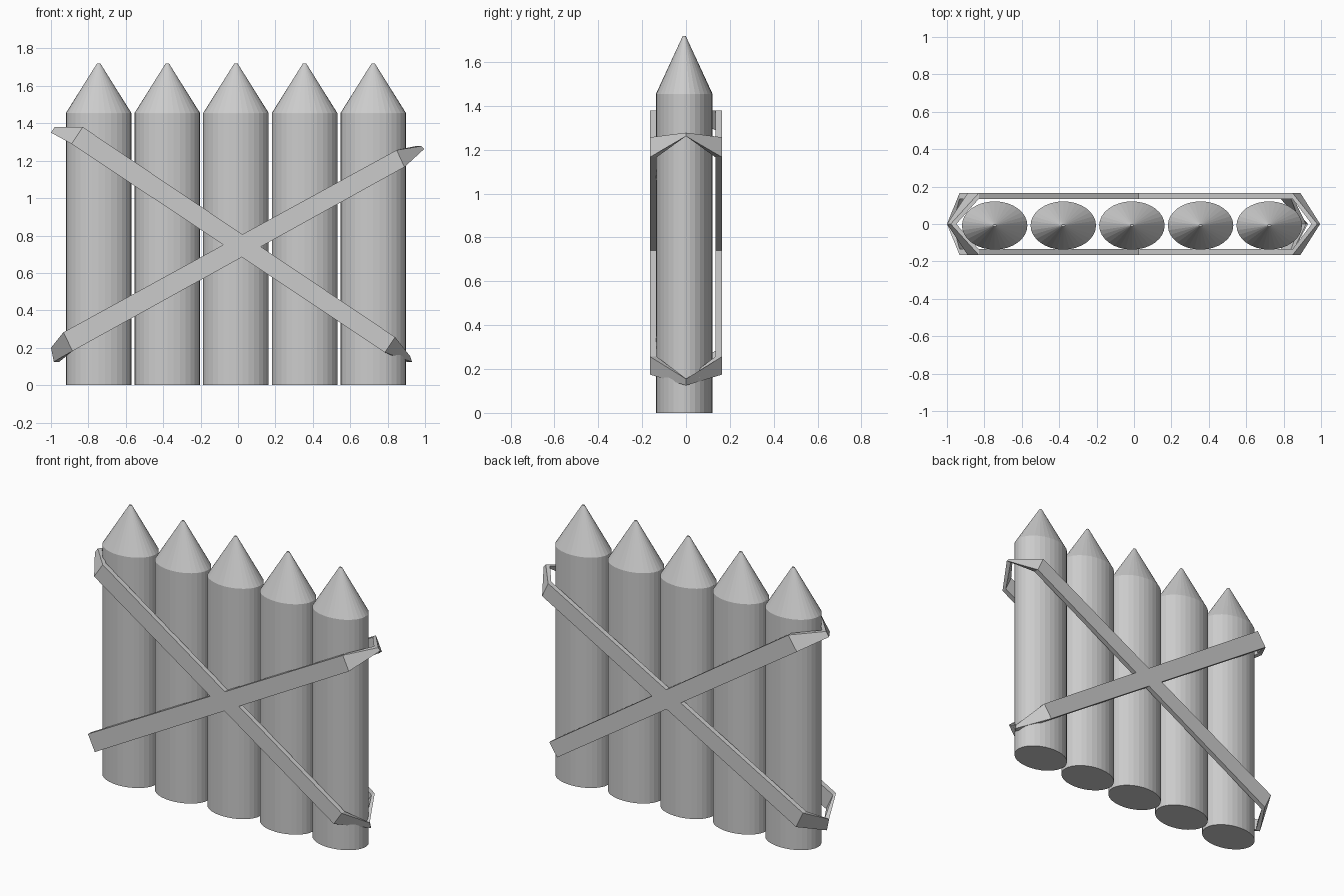
import bpy
import bmesh
from mathutils import Matrix, Vector

cube = bpy.data.objects.get("Cube")
if cube:
    bpy.data.objects.remove(cube)

grey = bpy.data.materials.new("plain_grey")
grey.use_nodes = True
colour = (0.6, 0.6, 0.6, 1)
grey.diffuse_color = colour
grey.node_tree.nodes["Principled BSDF"].inputs["Base Color"].default_value = colour


def finish(bm, name):
    bmesh.ops.recalc_face_normals(bm, faces=bm.faces)
    mesh = bpy.data.meshes.new(name)
    bm.to_mesh(mesh)
    bm.free()
    mesh.materials.append(grey)
    obj = bpy.data.objects.new(name, mesh)
    bpy.context.collection.objects.link(obj)
    return obj


SIDES, SHOULDER, PEAK = 32, 1.455, 1.72


def post(name, x):
    """Oval post with a pointed top."""
    bm = bmesh.new()
    for r1, r2, low, high in ((1, 1, 0, SHOULDER), (1, 0.05, SHOULDER, PEAK)):
        place = Matrix.Translation((x, -0.008, (low + high) / 2)) @ Matrix.Diagonal((0.175, 0.129, 1, 1))
        bmesh.ops.create_cone(bm, cap_ends=True, segments=SIDES, radius1=r1,
                              radius2=r2, depth=high - low, matrix=place)
    # Join the point to the shaft: drop the hidden caps and weld the rims
    hidden = [f for f in bm.faces
              if all(abs(v.co.z - SHOULDER) < 0.001 for v in f.verts)]
    bmesh.ops.delete(bm, geom=hidden, context='FACES_ONLY')
    bmesh.ops.remove_doubles(bm, verts=bm.verts, dist=0.0005)
    return finish(bm, name)


def strap(name, left_tip, left_fold, right_fold, right_tip):
    """Closed band round the row; each station is (upper x, z), (lower x, z)."""
    outer, inner = 0.165, 0.134
    stations = [(left_tip, 0), (left_fold, -1), (right_fold, -1),
                (right_tip, 0), (right_fold, 1), (left_fold, 1)]
    bm = bmesh.new()
    rings = []
    for pair, side in stations:
        (ux, uz), (lx, lz) = pair
        # The band is thin: inner edges step toward the posts
        shift = (-0.03 if ux > 0 else 0.03) if side == 0 else 0
        points = [(ux, side * outer, uz), (lx, side * outer, lz),
                  (lx + shift, side * inner, lz), (ux + shift, side * inner, uz)]
        rings.append([bm.verts.new(Vector(p)) for p in points])
    for i, ring in enumerate(rings):
        following = rings[(i + 1) % len(rings)]
        for k in range(4):
            j = (k + 1) % 4
            bm.faces.new((ring[k], ring[j], following[j], following[k]))
    return finish(bm, name)


# Row of five posts
for i in range(5):
    post(f"post_{i + 1}", -0.745 + 0.367 * i)

# Two crossing straps
strap("falling_strap",
      ((-0.98, 1.38), (-1.0, 1.35)), ((-0.83, 1.38), (-0.89, 1.29)),
      ((0.84, 0.257), (0.785, 0.175)), ((0.92, 0.155), (0.93, 0.125)))
strap("rising_strap",
      ((-1.0, 0.2), (-0.985, 0.125)), ((-0.933, 0.283), (-0.885, 0.182)),
      ((0.848, 1.257), (0.89, 1.166)), ((0.98, 1.278), (0.995, 1.262)))
